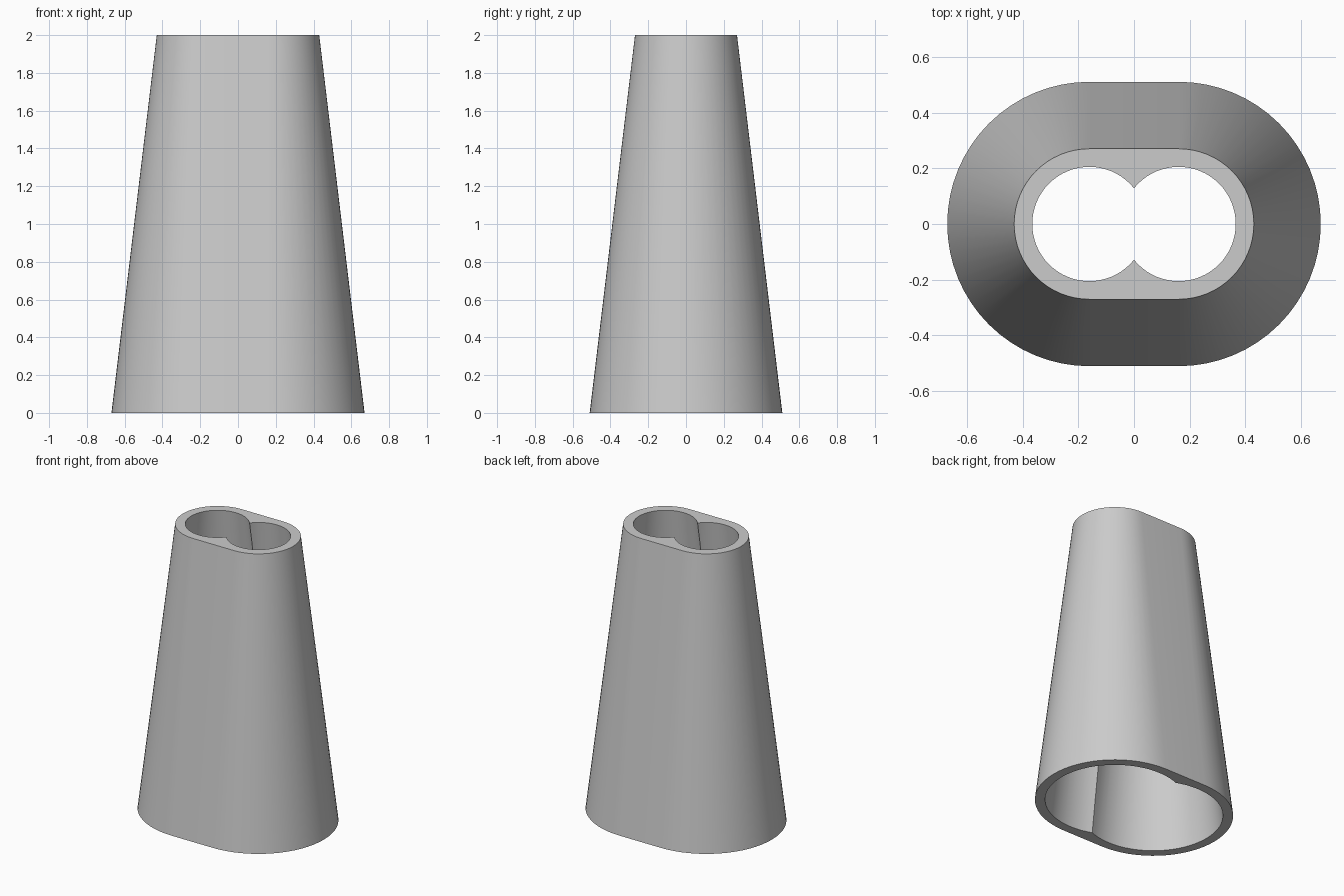
import bpy, bmesh, math

if "Cube" in bpy.data.objects:
    bpy.data.objects.remove(bpy.data.objects["Cube"], do_unlink=True)

HEIGHT = 2.0
OFFSET = 0.16            # distance of each bore axis from the centre
R_BOTTOM, R_TOP = 0.51, 0.27
WALL = 0.065
SEGMENTS = 64

grey = bpy.data.materials.new("light_grey")
grey.use_nodes = True
colour = (0.6, 0.6, 0.6, 1)
grey.diffuse_color = colour
grey.node_tree.nodes["Principled BSDF"].inputs["Base Color"].default_value = colour


def stadium(radius):
    """Outline with two round ends joined by straight sides."""
    half = SEGMENTS // 2
    points = []
    for side in (1, -1):
        for i in range(half + 1):
            a = math.pi * (i / half - 0.5)
            points.append((side * (OFFSET + radius * math.cos(a)),
                           side * radius * math.sin(a)))
    return points


# Tapered outer body
bm = bmesh.new()
bottom = [bm.verts.new((x, y, 0)) for x, y in stadium(R_BOTTOM)]
top = [bm.verts.new((x, y, HEIGHT)) for x, y in stadium(R_TOP)]
count = len(bottom)
for i in range(count):
    j = (i + 1) % count
    bm.faces.new((bottom[i], bottom[j], top[j], top[i]))
bm.faces.new(top)
bm.faces.new(bottom[::-1])
bmesh.ops.recalc_face_normals(bm, faces=bm.faces)
mesh = bpy.data.meshes.new("tapered_sleeve")
bm.to_mesh(mesh)
bm.free()
sleeve = bpy.data.objects.new("tapered_sleeve", mesh)
bpy.context.collection.objects.link(sleeve)
mesh.materials.append(grey)
bpy.context.view_layer.objects.active = sleeve

# Two overlapping conical bores, run slightly past both ends
over = 0.1
slope = (R_BOTTOM - R_TOP) / HEIGHT
for side, name in ((1, "left_bore"), (-1, "right_bore")):
    bpy.ops.mesh.primitive_cone_add(
        vertices=SEGMENTS, depth=HEIGHT + 2 * over,
        radius1=R_BOTTOM - WALL + slope * over,
        radius2=R_TOP - WALL - slope * over,
        location=(side * OFFSET, 0, HEIGHT / 2))
    bore = bpy.context.object
    bore.name = name
    bore.hide_render = True
    bore.data.materials.append(grey)
    cut = sleeve.modifiers.new(name, 'BOOLEAN')
    cut.operation = 'DIFFERENCE'
    cut.solver = 'EXACT'
    cut.object = bore
    bpy.context.view_layer.objects.active = sleeve
    bpy.ops.object.modifier_apply(modifier=name)
    bpy.data.objects.remove(bore, do_unlink=True)

# Smooth walls with crisp rims and a crisp ridge between the bores
bpy.ops.object.select_all(action='DESELECT')
sleeve.select_set(True)
bpy.context.view_layer.objects.active = sleeve
bpy.ops.object.shade_smooth_by_angle(angle=math.radians(30))
